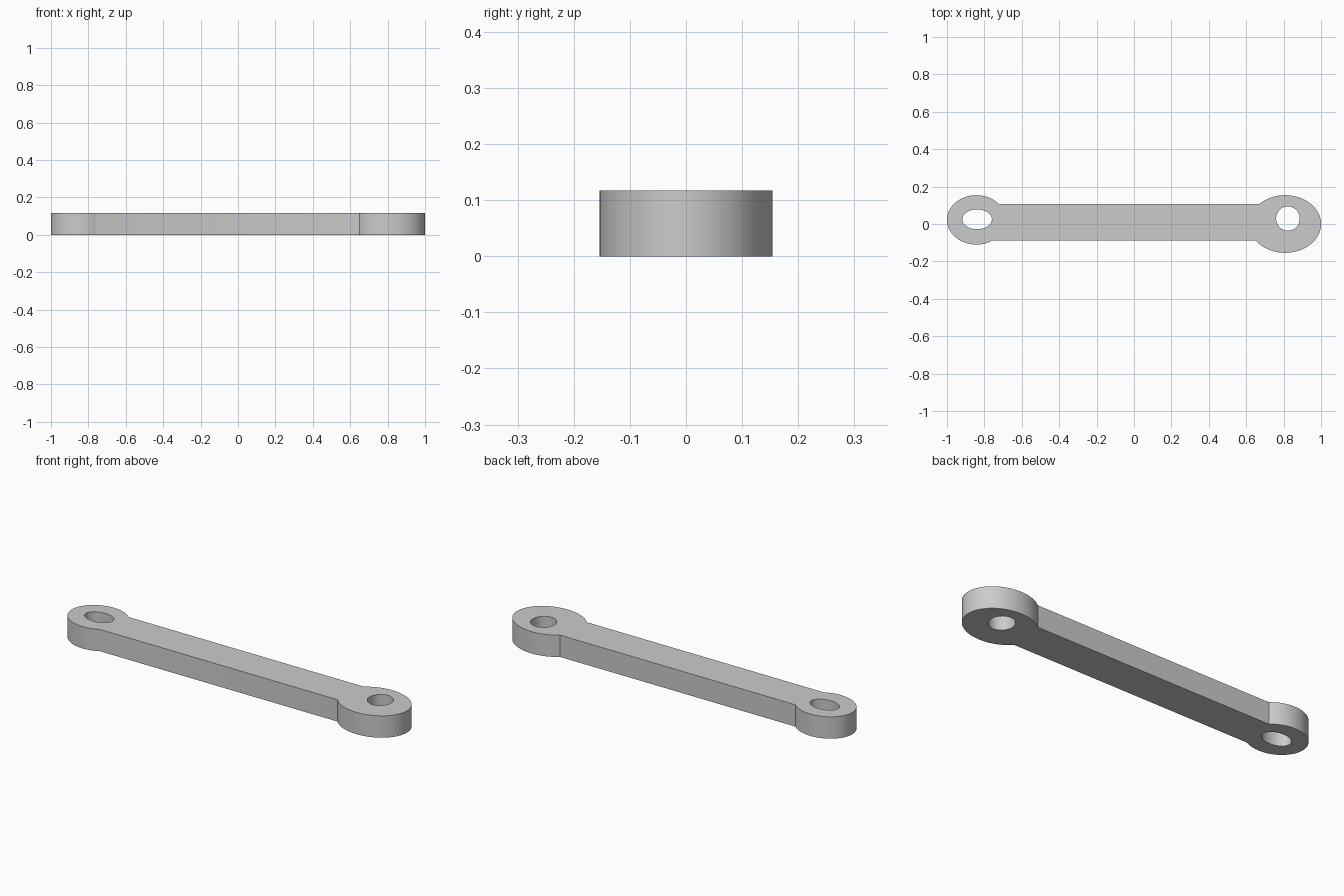
import bpy
import bmesh
from math import asin, cos, sin, pi, radians

if "Cube" in bpy.data.objects:
    bpy.data.objects.remove(bpy.data.objects["Cube"], do_unlink=True)

HEIGHT = 0.117
BAR_TOP, BAR_BOTTOM = 0.108, -0.088
# Ellipses: centre x, centre y, radius x, radius y
SMALL_EYE = (-0.843, 0.022, 0.157, 0.132)
LARGE_EYE = (0.808, 0.0, 0.192, 0.154)
SLOT_HOLE = (-0.839, 0.025, 0.079, 0.053)
ROUND_HOLE = (0.823, 0.029, 0.063, 0.065)


def arc(ellipse, start, end, steps):
    cx, cy, rx, ry = ellipse
    angles = [start + (end - start) * i / steps for i in range(steps + 1)]
    return [(cx + rx * cos(a), cy + ry * sin(a)) for a in angles]


def meet(ellipse, y):
    # Angle where a bar edge runs into an eye, on the +x side
    return asin((y - ellipse[1]) / ellipse[3])


# Outline: round the large eye, along the bar, round the small eye and back
outline = arc(LARGE_EYE, -pi - meet(LARGE_EYE, BAR_BOTTOM),
              pi - meet(LARGE_EYE, BAR_TOP), 64)
outline += arc(SMALL_EYE, meet(SMALL_EYE, BAR_TOP),
               2 * pi + meet(SMALL_EYE, BAR_BOTTOM), 64)
loops = [outline] + [arc(h, 0, 2 * pi, 48)[:-1] for h in (SLOT_HOLE, ROUND_HOLE)]

# Flat plate with two holes, extruded to full height
bm = bmesh.new()
for loop in loops:
    verts = [bm.verts.new((x, y, 0)) for x, y in loop]
    for a, b in zip(verts, verts[1:] + verts[:1]):
        bm.edges.new((a, b))
bmesh.ops.triangle_fill(bm, edges=bm.edges[:], use_beauty=True, normal=(0, 0, 1))
top = bmesh.ops.extrude_face_region(bm, geom=bm.faces[:], use_keep_orig=True)["geom"]
bmesh.ops.translate(bm, vec=(0, 0, HEIGHT),
                    verts=[g for g in top if isinstance(g, bmesh.types.BMVert)])
bmesh.ops.recalc_face_normals(bm, faces=bm.faces[:])
mesh = bpy.data.meshes.new("link_arm")
bm.to_mesh(mesh)
bm.free()
link = bpy.data.objects.new("link_arm", mesh)
bpy.context.collection.objects.link(link)

# Plain grey material
grey = bpy.data.materials.new("plain_grey")
grey.use_nodes = True
colour = (0.6, 0.6, 0.6, 1)
grey.diffuse_color = colour
grey.node_tree.nodes["Principled BSDF"].inputs["Base Color"].default_value = colour
mesh.materials.append(grey)

bpy.ops.object.select_all(action="DESELECT")
link.select_set(True)
bpy.context.view_layer.objects.active = link
bpy.ops.object.shade_smooth_by_angle(angle=radians(30))
